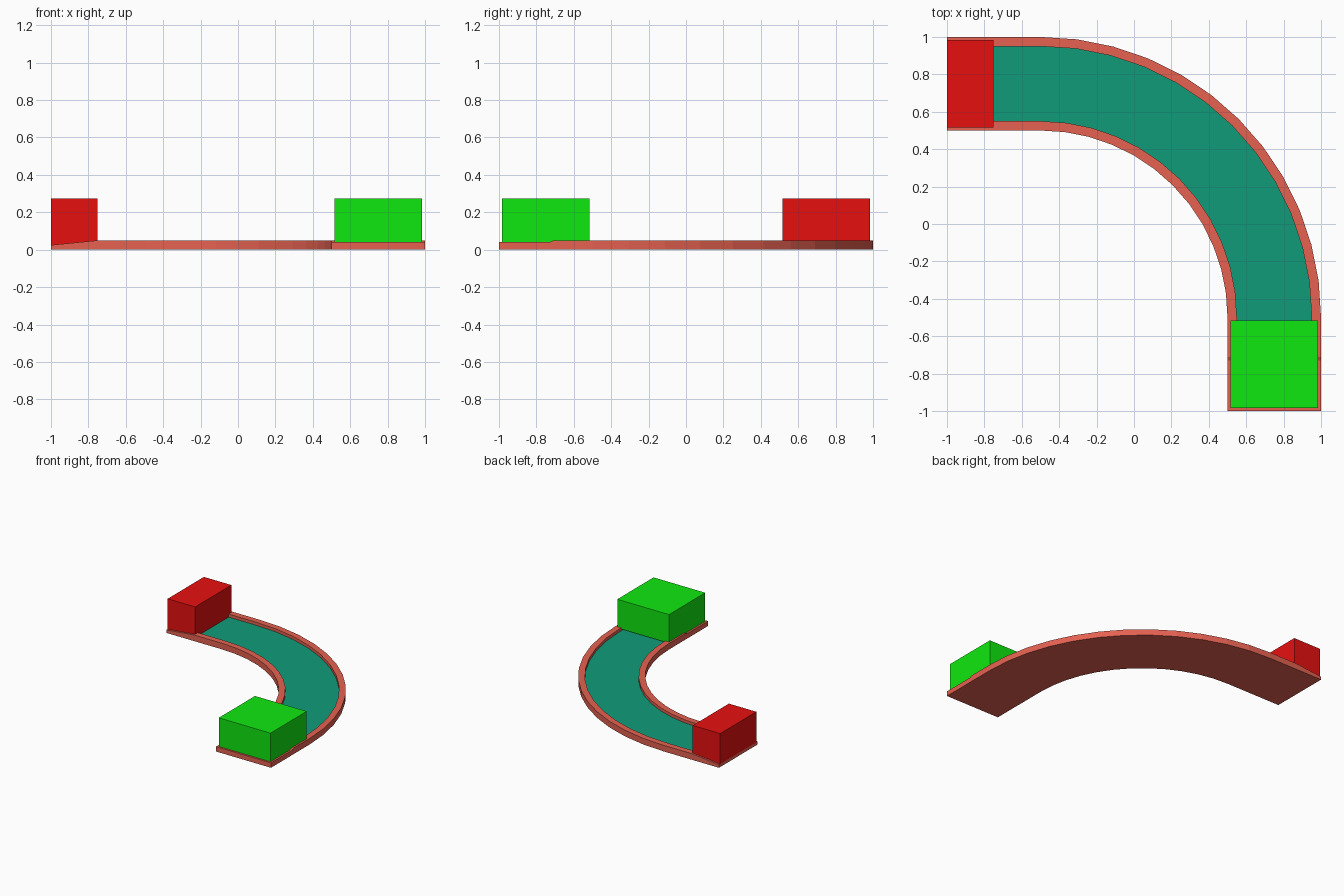
import bpy, bmesh
from math import sin, cos, pi
from mathutils import Vector

if "Cube" in bpy.data.objects:
    bpy.data.objects.remove(bpy.data.objects["Cube"])


def material(name, rgb):
    m = bpy.data.materials.new(name)
    m.diffuse_color = (*rgb, 1)
    m.use_nodes = True
    m.node_tree.nodes["Principled BSDF"].inputs["Base Color"].default_value = m.diffuse_color
    return m


CORAL = material("coral", (0.78, 0.12, 0.083))
TEAL = material("teal", (0.005, 0.33, 0.19))
RED = material("red", (0.8, 0.005, 0.005))
GREEN = material("green", (0.005, 0.81, 0.005))


def add_object(name, bm, mats):
    bmesh.ops.recalc_face_normals(bm, faces=bm.faces)
    mesh = bpy.data.meshes.new(name)
    bm.to_mesh(mesh)
    bm.free()
    for m in mats:
        mesh.materials.append(m)
    ob = bpy.data.objects.new(name, mesh)
    bpy.context.collection.objects.link(ob)
    return ob


def box(name, lo, hi, mat):
    bm = bmesh.new()
    bmesh.ops.create_cube(bm, size=1)
    lo, hi = Vector(lo), Vector(hi)
    for v in bm.verts:
        v.co = (lo + hi) / 2 + v.co * (hi - lo)
    add_object(name, bm, [mat])


# Track: stations of (inner edge point, outward direction, rim height, floor height)
RIM, FLOOR, PAD, LIP, WIDTH = 0.05, 0.025, 0.04, 0.05, 0.5
stations = [((-1, 0.5), (0, 1), FLOOR, FLOOR), ((-0.75, 0.5), (0, 1), RIM, FLOOR)]
for i in range(13):
    a = pi / 2 * (1 - i / 12)
    stations.append(((-0.5 + cos(a), -0.5 + sin(a)), (cos(a), sin(a)), RIM, FLOOR))
stations += [((0.5, -0.71), (1, 0), RIM, FLOOR),
             ((0.5, -0.73), (1, 0), PAD, PAD),
             ((0.5, -1), (1, 0), PAD, PAD)]

bm = bmesh.new()
rings = []
for p, d, rim, floor in stations:
    profile = [(0, 0), (0, rim), (LIP, rim), (LIP, floor),
               (WIDTH - LIP, floor), (WIDTH - LIP, rim), (WIDTH, rim), (WIDTH, 0)]
    rings.append([bm.verts.new((p[0] + d[0] * o, p[1] + d[1] * o, z)) for o, z in profile])
for s, (r0, r1) in enumerate(zip(rings, rings[1:])):
    for k in range(8):
        n = (k + 1) % 8
        f = bm.faces.new((r0[k], r0[n], r1[n], r1[k]))
        # Sunken floor is teal up to the flat pad at the end
        f.material_index = 1 if k == 3 and s < len(rings) - 3 else 0
bm.faces.new(rings[0])
bm.faces.new(rings[-1])
bmesh.ops.remove_doubles(bm, verts=bm.verts, dist=0.0001)
add_object("curved_track", bm, [CORAL, TEAL])

# End blocks
box("red_block", (-1, 0.515, 0.025), (-0.75, 0.985, 0.275), RED)
box("green_block", (0.515, -0.985, 0.04), (0.985, -0.515, 0.275), GREEN)
